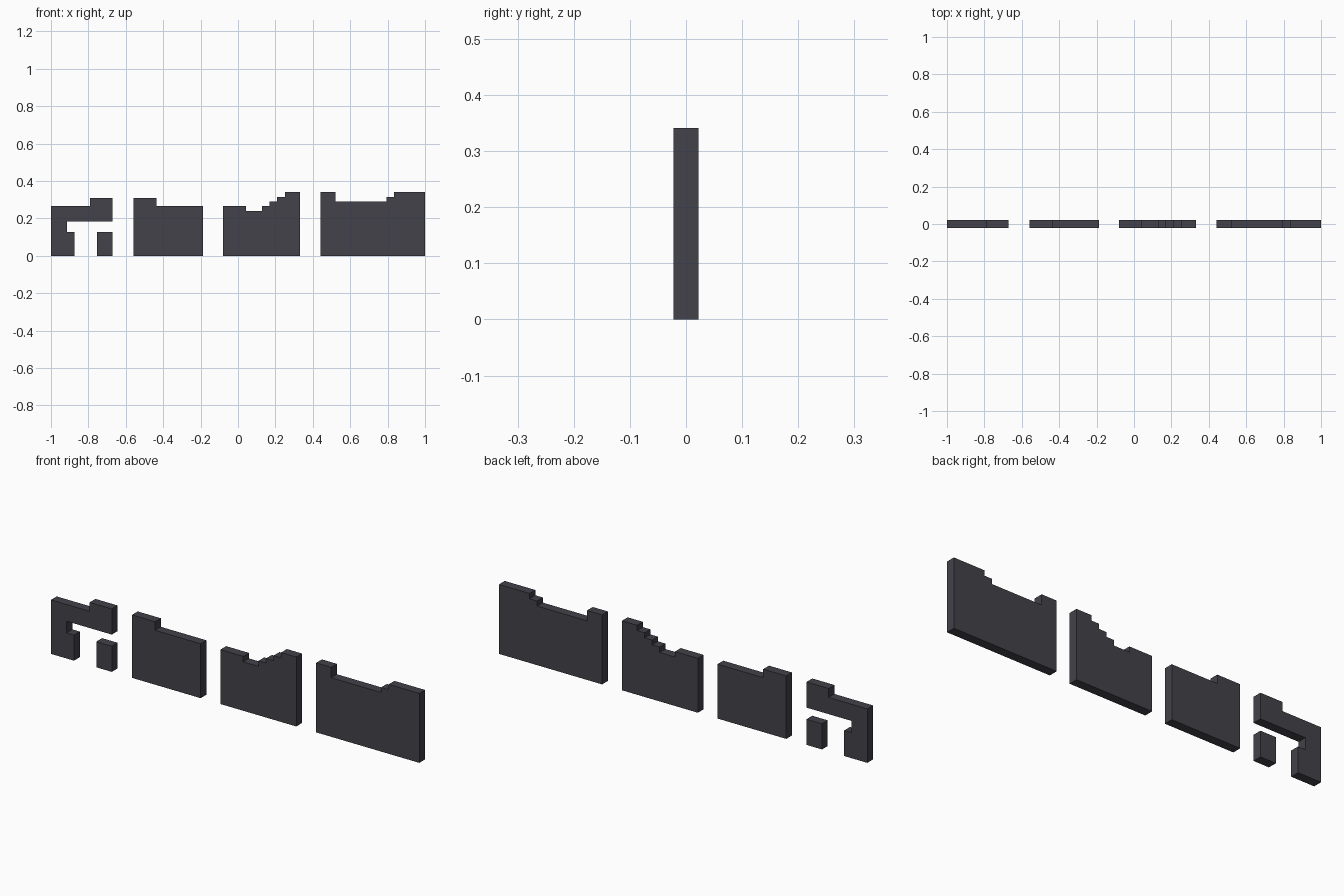
import bpy, bmesh

if "Cube" in bpy.data.objects:
    bpy.data.objects.remove(bpy.data.objects["Cube"])

HALF_DEPTH = 0.0223

mat = bpy.data.materials.new("dark slate grey")
mat.diffuse_color = (0.054, 0.054, 0.067, 1.0)
mat.use_nodes = True
mat.node_tree.nodes["Principled BSDF"].inputs["Base Color"].default_value = mat.diffuse_color


def slab(name, outline):
    """Extrude a front (x, z) outline through the common thickness."""
    bm = bmesh.new()
    face = bm.faces.new([bm.verts.new((x, -HALF_DEPTH, z)) for x, z in outline])
    ext = bmesh.ops.extrude_face_region(bm, geom=[face])
    moved = [v for v in ext["geom"] if isinstance(v, bmesh.types.BMVert)]
    bmesh.ops.translate(bm, verts=moved, vec=(0, 2 * HALF_DEPTH, 0))
    bmesh.ops.recalc_face_normals(bm, faces=bm.faces)
    mesh = bpy.data.meshes.new(name)
    bm.to_mesh(mesh)
    bm.free()
    mesh.materials.append(mat)
    obj = bpy.data.objects.new(name, mesh)
    bpy.context.collection.objects.link(obj)


def stepped_wall(name, x0, steps):
    """Solid wall whose top is a run of (right x, height) steps."""
    outline, x = [(x0, 0)], x0
    for x_end, z in steps:
        outline += [(x, z), (x_end, z)]
        x = x_end
    slab(name, outline + [(x, 0)])


# Far left: hooked wall over an opening, with a loose block below
slab("hooked_wall", [(-1, 0), (-1, 0.265), (-0.79, 0.265), (-0.79, 0.309),
                     (-0.67, 0.309), (-0.67, 0.183), (-0.915, 0.183),
                     (-0.915, 0.126), (-0.875, 0.126), (-0.875, 0)])
stepped_wall("loose_block", -0.754, [(-0.67, 0.126)])

# Solid walls with stepped tops
stepped_wall("notched_wall", -0.56, [(-0.435, 0.309), (-0.187, 0.267)])
stepped_wall("stair_wall", -0.08, [(0.044, 0.267), (0.127, 0.24), (0.168, 0.267),
                                   (0.209, 0.29), (0.25, 0.315), (0.332, 0.341)])
stepped_wall("long_wall", 0.44, [(0.522, 0.341), (0.793, 0.29),
                                 (0.834, 0.315), (1, 0.341)])
